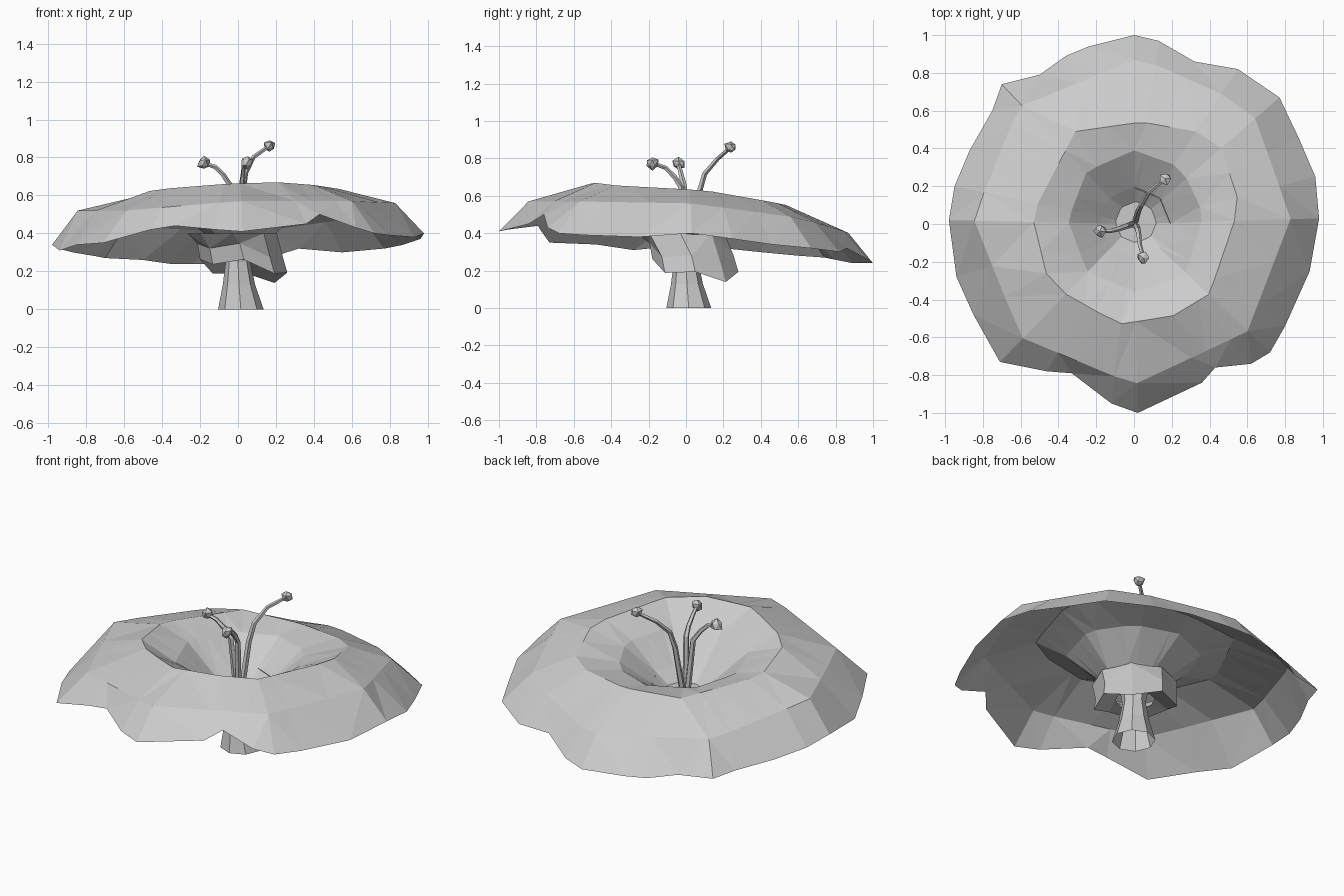
import bpy, bmesh, random
from math import sin, cos, atan2, tau
from mathutils import Vector

if "Cube" in bpy.data.objects:
    bpy.data.objects.remove(bpy.data.objects["Cube"])

random.seed(4)


def make_object(name, bm):
    bmesh.ops.recalc_face_normals(bm, faces=bm.faces)
    me = bpy.data.meshes.new(name)
    bm.to_mesh(me)
    bm.free()
    ob = bpy.data.objects.new(name, me)
    bpy.context.collection.objects.link(ob)
    return ob


def loft(name, rings, cap_start=False, cap_end=False):
    """Bridge a list of equally long point rings."""
    bm = bmesh.new()
    loops = [[bm.verts.new(p) for p in ring] for ring in rings]
    for a, b in zip(loops, loops[1:]):
        for i in range(len(a)):
            j = (i + 1) % len(a)
            bm.faces.new((a[i], a[j], b[j], b[i]))
    if cap_start:
        bm.faces.new(loops[0])
    if cap_end:
        bm.faces.new(loops[-1])
    bmesh.ops.triangulate(bm, faces=bm.faces)
    return make_object(name, bm)


def circle(cx, cy, r, z, n=8, tilt=0.0, zigzag=0.0):
    pts = []
    for i in range(n):
        x, y = cx + r * cos(tau * i / n), cy + r * sin(tau * i / n)
        pts.append((x, y, z - tilt * (x + y) + zigzag * (-1) ** i))
    return pts


def ring_at(points, angle):
    """Point where a ray at this angle meets a closed polygon of control points."""
    d = Vector((cos(angle), sin(angle)))
    pts = [Vector(p) for p in points]
    for a, b in zip(pts, pts[1:] + pts[:1]):
        ca = d.x * a.y - d.y * a.x
        cb = d.x * b.y - d.y * b.x
        if ca <= 0 < cb:
            return a.lerp(b, ca / (ca - cb))


# Petals: wavy rim, shoulder and crest, dipping into a central funnel
rim = [(.98, .03, .40), (.96, .25, .37), (.87, .46, .34), (.77, .67, .32),
       (.55, .82, .30), (.32, .86, .32), (.13, .97, .26), (0, 1, .24),
       (-.24, .94, .24), (-.36, .89, .24), (-.50, .79, .26), (-.70, .74, .27),
       (-.75, .60, .28), (-.87, .39, .30), (-.95, .20, .32), (-.98, .02, .34),
       (-.94, -.28, .31), (-.85, -.48, .34), (-.71, -.73, .35), (-.46, -.78, .42),
       (-.33, -.79, .44), (-.12, -.95, .42), (.02, -1, .41), (.36, -.84, .45),
       (.43, -.76, .50), (.62, -.74, .43), (.72, -.68, .40), (.80, -.54, .39),
       (.93, -.25, .38)]
shoulder = [(.83, .03, .56), (.62, .62, .48), (.03, .88, .40), (-.61, .62, .44),
            (-.85, .03, .52), (-.60, -.60, .52), (0, -.85, .57), (.60, -.57, .57)]
crest = [(.56, .10, .63), (.44, .47, .565), (.04, .54, .55), (-.31, .49, .56),
         (-.54, .05, .59), (-.45, -.32, .63), (-.08, -.53, .66), (.20, -.49, .67),
         (.40, -.37, .655)]
dip = [(.37, .05, .55), (.25, .30, .525), (0, .39, .52), (-.25, .28, .525),
       (-.35, .02, .54), (-.25, -.25, .54), (0, -.36, .565), (.27, -.27, .565)]
rows = [[] for _ in range(6)]
for p in rim:
    a = atan2(p[1], p[0])
    points = [p] + [ring_at(ring, a) for ring in (shoulder, crest, dip)]
    points += [ring_at(circle(.01, .01, r, z), a) for r, z in ((.19, .40), (.11, .34))]
    for row, q in zip(rows, points):
        row.append(q)
loft("petals", rows, cap_end=True)

# Calyx: cup under the petals with a tilted, turned-in zigzag lower lip
loft("calyx", [circle(-.03, -.03, .235, .40),
               circle(.01, .03, .225, .30, tilt=.15, zigzag=.02),
               circle(.03, .05, .23, .22, tilt=.15, zigzag=.02),
               circle(.01, .02, .11, .26)])

# Stem
loft("stem", [circle(.015, .015, .12, 0), circle(.005, .005, .085, .13),
              circle(0, 0, .065, .25), circle(0, 0, .08, .34)])


# Stamens: thin bent stalks with small faceted heads
def stamen(name, path):
    rings = []
    for k, p in enumerate(path):
        d = Vector(path[min(k + 1, len(path) - 1)]) - Vector(path[max(k - 1, 0)])
        q = d.to_track_quat('Z', 'Y')
        r = .018 - .002 * k
        rings.append([Vector(p) + q @ Vector((r * cos(tau * i / 5), r * sin(tau * i / 5), 0))
                      for i in range(5)])
    loft(name + "_stalk", rings, True, True)
    bm = bmesh.new()
    bmesh.ops.create_icosphere(bm, subdivisions=1, radius=.035)
    for v in bm.verts:
        v.co = v.co * random.uniform(.75, 1.2) + Vector(path[-1])
    make_object(name + "_head", bm)


stamen("back_stamen", [(.01, .02, .34), (.025, .07, .62), (.04, .10, .72),
                       (.08, .17, .80), (.165, .24, .86)])
stamen("left_stamen", [(-.01, 0, .34), (-.04, -.01, .65), (-.08, -.025, .71),
                       (-.12, -.035, .75), (-.18, -.04, .77)])
stamen("front_stamen", [(.01, -.01, .34), (.02, -.03, .65), (.025, -.06, .70),
                        (.03, -.11, .75), (.05, -.18, .775)])
